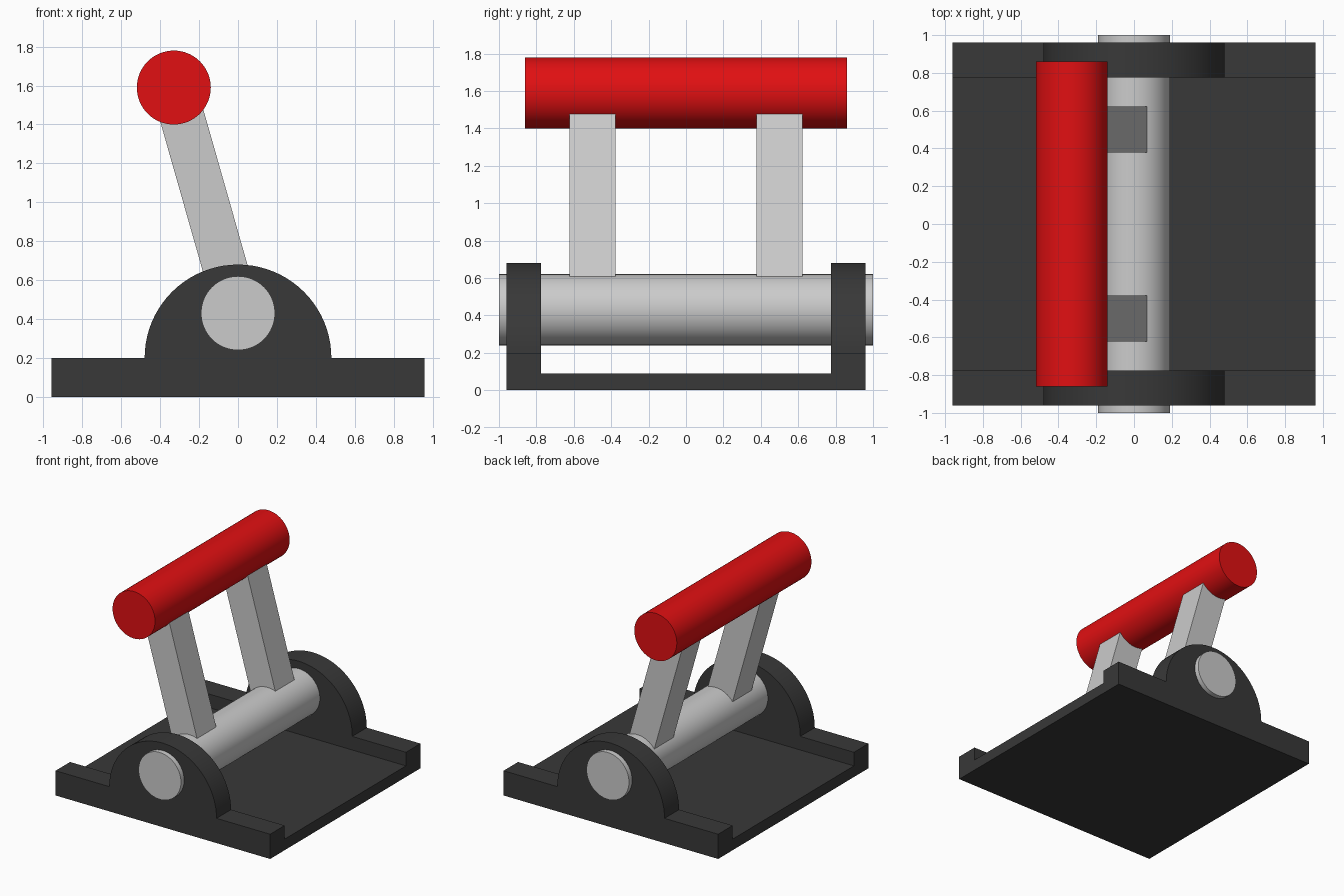
import bpy, bmesh
from math import pi, sin, cos, atan2, hypot
from mathutils import Matrix

if "Cube" in bpy.data.objects:
    bpy.data.objects.remove(bpy.data.objects["Cube"])

AXLE = (0.0, 0.43)       # x, z
GRIP = (-0.33, 1.59)


def material(name, rgb):
    m = bpy.data.materials.new(name)
    m.diffuse_color = (*rgb, 1)
    m.use_nodes = True
    m.node_tree.nodes["Principled BSDF"].inputs["Base Color"].default_value = m.diffuse_color
    return m


def add_object(name, bm, mat=None):
    me = bpy.data.meshes.new(name)
    bmesh.ops.recalc_face_normals(bm, faces=bm.faces)
    bm.to_mesh(me)
    bm.free()
    ob = bpy.data.objects.new(name, me)
    bpy.context.collection.objects.link(ob)
    if mat:
        me.materials.append(mat)
    return ob


def smooth(ob):
    bpy.ops.object.select_all(action='DESELECT')
    ob.select_set(True)
    bpy.context.view_layer.objects.active = ob
    bpy.ops.object.shade_smooth_by_angle(angle=0.6)


def box(name, size, matrix):
    bm = bmesh.new()
    bmesh.ops.create_cube(bm, size=1, matrix=matrix @ Matrix.Diagonal((*size, 1)))
    return add_object(name, bm)


def rod(name, centre, radius, length, mat=None):
    bm = bmesh.new()
    place = Matrix.Translation((centre[0], 0, centre[1])) @ Matrix.Rotation(pi / 2, 4, 'X')
    bmesh.ops.create_cone(bm, cap_ends=True, segments=64, radius1=radius,
                          radius2=radius, depth=length, matrix=place)
    ob = add_object(name, bm, mat)
    smooth(ob)
    return ob


black = material("black", (0.04, 0.04, 0.04))
red = material("red", (0.75, 0.005, 0.006))

# Base: one front profile with a half-round hump, extruded front to back
profile = [(-0.96, 0), (0.96, 0), (0.96, 0.2)]
profile += [(0.48 * cos(pi * i / 40), 0.2 + 0.48 * sin(pi * i / 40)) for i in range(41)]
profile += [(-0.96, 0.2)]
bm = bmesh.new()
face = bm.faces.new([bm.verts.new((x, -0.96, z)) for x, z in profile])
ext = bmesh.ops.extrude_face_region(bm, geom=[face])
bmesh.ops.translate(bm, vec=(0, 1.92, 0),
                    verts=[v for v in ext["geom"] if isinstance(v, bmesh.types.BMVert)])
base = add_object("base", bm, black)

# Hollow out the middle, leaving the floor and two bearing walls
cutter = box("base_cutter", (3, 1.55, 1), Matrix.Translation((0, 0, 0.59)))
cutter.hide_render = True
mod = base.modifiers.new("hollow", 'BOOLEAN')
mod.operation = 'DIFFERENCE'
mod.solver = 'EXACT'
mod.object = cutter
bpy.context.view_layer.objects.active = base
bpy.ops.object.modifier_apply(modifier=mod.name)
bpy.data.objects.remove(cutter)
smooth(base)

# Axle and grip
rod("axle", AXLE, 0.19, 2.0)
rod("grip", GRIP, 0.19, 1.72, red)

# Two arms running from the axle to the grip
dx, dz = GRIP[0] - AXLE[0], GRIP[1] - AXLE[1]
for name, y in (("front_arm", -0.5), ("back_arm", 0.5)):
    place = (Matrix.Translation((AXLE[0] + dx / 2, y, AXLE[1] + dz / 2))
             @ Matrix.Rotation(atan2(dx, dz), 4, 'Y'))
    box(name, (0.23, 0.245, hypot(dx, dz) - 0.24), place)
